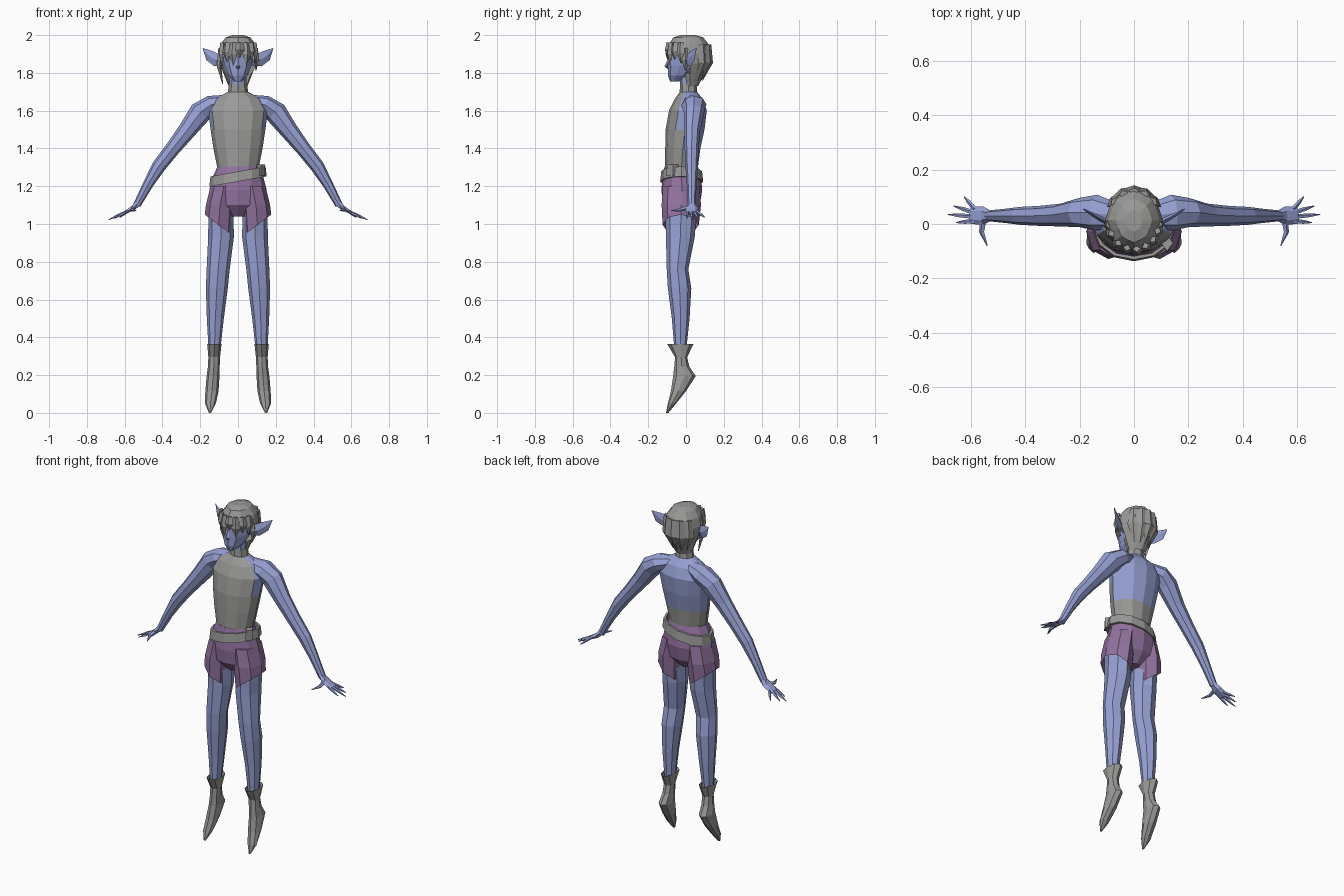
import bpy, bmesh
from math import sin, cos, pi, radians
from mathutils import Vector

cube = bpy.data.objects.get("Cube")
if cube:
    bpy.data.objects.remove(cube)


def material(name, rgb):
    mat = bpy.data.materials.new(name)
    mat.use_nodes = True
    mat.diffuse_color = (*rgb, 1)
    mat.node_tree.nodes["Principled BSDF"].inputs["Base Color"].default_value = (*rgb, 1)
    return mat


SKIN = material("blue_skin", (.31, .36, .66))
GREY = material("grey_cloth", (.32, .32, .31))
PURPLE = material("purple_cloth", (.29, .17, .35))


def skin_rings(name, rings, mats, caps=(True, True), rule=None, keep=None):
    """Bridge rings of points into one flat-shaded mesh."""
    bm = bmesh.new()
    rows = [[bm.verts.new(p) for p in ring] for ring in rings]
    n = len(rows[0])
    for i in range(len(rows) - 1):
        for j in range(n):
            k = (j + 1) % n
            face = bm.faces.new((rows[i][j], rows[i][k], rows[i + 1][k], rows[i + 1][j]))
            if rule:
                face.material_index = rule(i, min(j, n - 1 - j))
    for wanted, row in zip(caps, (rows[0], rows[-1])):
        if wanted:
            bm.faces.new(row)
    bmesh.ops.recalc_face_normals(bm, faces=bm.faces)
    if keep:
        lost = [f for f in bm.faces if not keep(f.calc_center_median())]
        bmesh.ops.delete(bm, geom=lost, context='FACES')
    mesh = bpy.data.meshes.new(name)
    bm.to_mesh(mesh)
    bm.free()
    for mat in mats:
        mesh.materials.append(mat)
    obj = bpy.data.objects.new(name, mesh)
    bpy.context.collection.objects.link(obj)
    return obj


def loft(name, sections, mats, n=8, side=1, tilt=0, ridge=1, **kw):
    """Level rings (x, y, z, half width, half depth), from the front round; tilt slopes the last."""
    rings = []
    for i, (x, y, z, w, d) in enumerate(sections):
        slope = tilt if i == len(sections) - 1 else 0
        ring = []
        for j in range(n):
            a = 2 * pi * j / n
            r = ridge if j % 2 else 1
            dx = w * r * sin(a)
            ring.append((side * (x + dx), y - d * r * cos(a), z + slope * dx))
        rings.append(ring)
    return skin_rings(name, rings, mats, **kw)


def tube(name, path, mat, across, n=6, side=1):
    """Rings square to a path of (x, y, z, half width along across, half thickness)."""
    pts = [Vector(p[:3]) for p in path]
    rings = []
    for i, p in enumerate(path):
        d = (pts[min(i + 1, len(pts) - 1)] - pts[max(i - 1, 0)]).normalized()
        u = Vector(across)
        u = (u - d * u.dot(d)).normalized()
        v = d.cross(u)
        ring = [pts[i] + u * p[3] * cos(2 * pi * j / n) + v * p[4] * sin(2 * pi * j / n)
                for j in range(n)]
        rings.append([(side * q.x, q.y, q.z) for q in ring])
    return skin_rings(name, rings, [mat])


# Torso with a halter top: low at the back, narrow at the collar
def halter(row, col):
    reach = (6, 2, 1, 1, 1)[row]
    return 1 if col <= reach else 0


loft("torso", [(0, -.025, 1.29, .108, .087), (0, -.017, 1.4, .13, .093),
               (0, -.005, 1.5, .145, .103), (0, .01, 1.6, .158, .1),
               (0, .015, 1.66, .125, .076), (0, .013, 1.7, .054, .045)],
     [SKIN, GREY], n=12, rule=halter)
loft("collar", [(0, .013, 1.69, .055, .047), (0, .012, 1.74, .048, .044)], [GREY])
loft("neck", [(0, .01, 1.7, .044, .04), (0, .005, 1.82, .044, .04)], [SKIN])

# Head and nose
loft("head", [(0, -.06, 1.755, .022, .024), (0, -.035, 1.785, .052, .06),
              (0, -.005, 1.84, .077, .092), (0, .005, 1.91, .085, .1),
              (0, .01, 1.97, .055, .07)], [SKIN], n=10)
tube("nose", [(0, -.09, 1.87, .006, .006), (0, -.104, 1.835, .012, .01),
              (0, -.09, 1.82, .006, .004)], SKIN, (1, 0, 0), n=4)

# Hair cap, cut open around the face
loft("hair_cap", [(0, .012, 2, .03, .04), (0, .012, 1.987, .066, .08),
                  (0, .015, 1.95, .094, .106), (0, .015, 1.9, .105, .12),
                  (0, .02, 1.85, .099, .107), (0, .022, 1.8, .078, .078),
                  (0, .02, 1.73, .05, .045)], [GREY], n=16, ridge=.95,
     caps=(True, False), keep=lambda c: c.z > 1.9 or c.y > .005)


def lock(name, deg, top, bottom, width, pull=.93):
    a = radians(deg)
    x, y = .102 * sin(a), -.116 * cos(a)
    mid = (top + bottom) / 2
    tube(name, [(x * .92, .015 + y * .92, top, width * .6, .012),
                (x, .015 + y, mid, width, .012),
                (x * pull, .015 + y * pull, bottom, .002, .002)],
         GREY, (cos(a), sin(a), 0), n=4)


# Fringe, side locks and nape locks
FRINGE = [(-62, 1.84), (-38, 1.86), (-16, 1.84), (6, 1.88), (27, 1.84), (48, 1.87), (68, 1.85)]
for i, (deg, bottom) in enumerate(FRINGE):
    lock(f"fringe_lock_{i + 1}", deg, 1.96, bottom, .025)
lock("right_side_lock", -80, 1.93, 1.74, .026, .8)
lock("left_side_lock", 82, 1.93, 1.81, .022)
for i, deg in enumerate((130, 155, 180, 205, 230)):
    lock(f"back_lock_{i + 1}", deg, 1.95, 1.76, .034, .62)

# Shorts: hips, then a leg each side
loft("shorts_hips", [(0, -.025, 1.305, .108, .088), (0, -.023, 1.25, .134, .102),
                     (0, -.022, 1.18, .152, .108), (0, -.025, 1.1, .13, .098),
                     (0, -.025, 1.04, .035, .05)], [PURPLE], n=12)

# Sloping belt with a pouch at the left hip
belt_rings = []
for w, z in ((.152, 1.225), (.146, 1.278), (.134, 1.278), (.14, 1.225), (.152, 1.225)):
    angles = [2 * pi * j / 12 for j in range(12)]
    belt_rings.append([(w * sin(a), -.023 - (w - .038) * cos(a), z + .18 * w * sin(a))
                       for a in angles])
skin_rings("belt", belt_rings, [GREY], caps=(False, False))
loft("belt_pouch", [(.122, -.07, 1.255, .022, .035), (.122, -.07, 1.315, .022, .03)],
     [GREY], n=4)

# Fingers as (root y, tip x, tip y, tip z)
FINGERS = [(.055, .625, .1, 1.035), (.04, .663, .066, 1.03),
           (.026, .685, .035, 1.023), (.01, .655, .005, 1.03)]

for side, label in ((1, "left"), (-1, "right")):
    loft(f"{label}_shorts_leg", [(.075, -.025, 1.2, .07, .098), (.095, -.025, 1.1, .075, .104),
                                 (.103, -.028, .995, .073, .096)],
         [PURPLE], side=side, tilt=.75, caps=(True, False))
    loft(f"{label}_leg", [(.09, -.025, 1.1, .066, .085), (.09, -.03, .93, .068, .076),
                          (.105, -.045, .76, .061, .057), (.112, -.034, .66, .058, .062),
                          (.12, -.028, .5, .045, .047), (.125, -.03, .32, .03, .03)],
         [SKIN], side=side)

    # Boot with flared cuff, heel and pointed toe
    loft(f"{label}_boot", [(.125, -.03, .365, .038, .07), (.126, -.026, .295, .031, .032),
                           (.128, -.022, .245, .031, .04), (.132, -.008, .195, .034, .06),
                           (.138, -.04, .115, .035, .04), (.146, -.074, .05, .029, .022),
                           (.148, -.1, 0, .006, .006)], [GREY], side=side,
         caps=(False, True))

    # Arm and hand
    tube(f"{label}_arm", [(.06, .03, 1.655, .045, .03), (.14, .042, 1.632, .066, .05),
                          (.2, .042, 1.59, .054, .06), (.27, .033, 1.495, .042, .048),
                          (.345, .03, 1.4, .037, .04), (.42, .03, 1.305, .033, .037),
                          (.476, .03, 1.21, .026, .027), (.535, .03, 1.1, .02, .02)],
         SKIN, (0, 1, 0), n=8, side=side)
    tube(f"{label}_palm", [(.53, .03, 1.11, .02, .019), (.555, .03, 1.085, .034, .015),
                           (.602, .033, 1.058, .032, .009)], SKIN, (0, 1, 0), side=side)
    for i, (y, tx, ty, tz) in enumerate(FINGERS):
        root = Vector((.585, y, 1.068))
        mid = root.lerp(Vector((tx, ty, tz)), .55)
        tube(f"{label}_finger_{i + 1}", [(*root, .009, .008), (*mid, .008, .007),
                                         (tx, ty, tz, .002, .002)],
             SKIN, (0, 1, 0), n=5, side=side)
    tube(f"{label}_thumb", [(.555, .015, 1.085, .014, .012), (.56, -.03, 1.075, .01, .009),
                            (.54, -.08, 1.07, .002, .002)], SKIN, (1, 0, 0), n=5, side=side)

    # Long pointed ear
    tube(f"{label}_ear", [(.07, -.005, 1.86, .022, .012), (.115, .015, 1.868, .035, .01),
                          (.152, .035, 1.892, .03, .007), (.186, .055, 1.93, .002, .002)],
         SKIN, (0, 0, 1), n=4, side=side)
